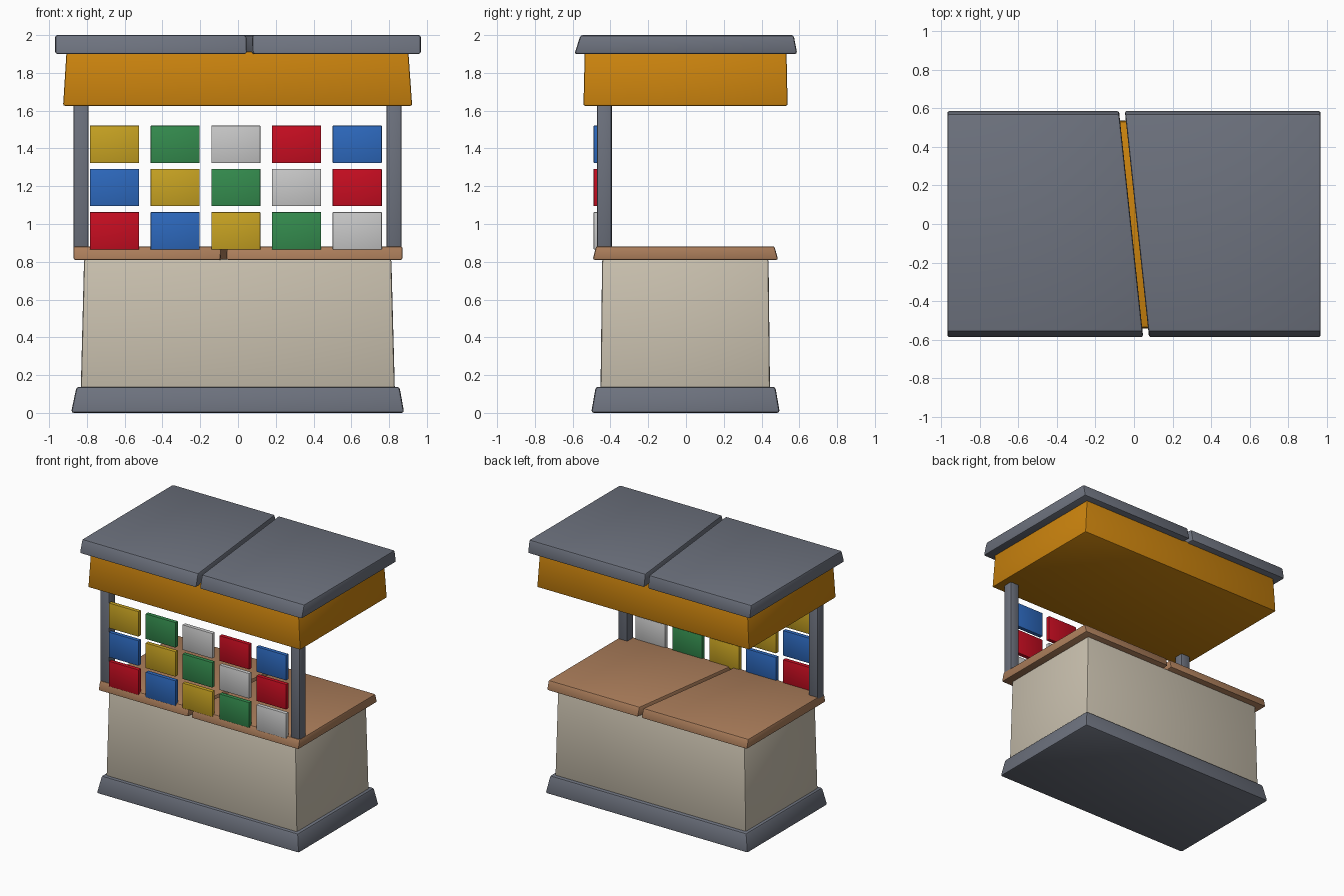
import bpy, bmesh

if "Cube" in bpy.data.objects:
    bpy.data.objects.remove(bpy.data.objects["Cube"])


def material(name, r, g, b):
    lin = [((c / 255 + 0.055) / 1.055) ** 2.4 if c > 10 else c / 255 / 12.92 for c in (r, g, b)]
    m = bpy.data.materials.new(name)
    m.diffuse_color = (*lin, 1.0)
    m.use_nodes = True
    m.node_tree.nodes["Principled BSDF"].inputs["Base Color"].default_value = m.diffuse_color
    return m


GREY = material("slate grey", 109, 114, 126)
ORANGE = material("orange", 204, 132, 14)
BEIGE = material("beige", 202, 193, 175)
BROWN = material("wood brown", 172, 126, 91)
PLATE_COLOURS = [
    material("red", 200, 13, 33),
    material("blue", 45, 105, 190),
    material("yellow", 200, 163, 34),
    material("green", 52, 140, 78),
    material("pale grey", 201, 201, 201),
]


def hull(name, bottom, top, z0, z1, mat, bevel):
    """Six-sided block between two four-point outlines, with softened edges."""
    bm = bmesh.new()
    lo = [bm.verts.new((x, y, z0)) for x, y in bottom]
    hi = [bm.verts.new((x, y, z1)) for x, y in top]
    bm.faces.new(lo[::-1])
    bm.faces.new(hi)
    for i in range(4):
        j = (i + 1) % 4
        bm.faces.new((lo[i], lo[j], hi[j], hi[i]))
    bmesh.ops.recalc_face_normals(bm, faces=bm.faces[:])
    if bevel:
        bmesh.ops.bevel(bm, geom=bm.edges[:], offset=bevel, segments=2,
                        profile=0.5, affect='EDGES', clamp_overlap=True)
    me = bpy.data.meshes.new(name)
    bm.to_mesh(me)
    bm.free()
    me.materials.append(mat)
    ob = bpy.data.objects.new(name, me)
    bpy.context.collection.objects.link(ob)
    bpy.ops.object.select_all(action='DESELECT')
    bpy.context.view_layer.objects.active = ob
    ob.select_set(True)
    bpy.ops.object.shade_smooth_by_angle(angle=0.5)
    return ob


def rect(x0, x1, y0, y1):
    return [(x0, y0), (x1, y0), (x1, y1), (x0, y1)]


def split_slab(name, half_x, y_low, y_high, z0, z1, slope, shift, gap, mat, bevel):
    """Two slab halves divided by a slanted gap; the long sides lean inwards."""
    for side, label in ((-1, "left"), (1, "right")):
        def outline(ys):
            y0, y1 = ys
            a = slope * y0 + shift + side * gap / 2
            b = slope * y1 + shift + side * gap / 2
            e = side * half_x
            return [(e, y0), (a, y0), (b, y1), (e, y1)]
        hull(f"{name}_{label}", outline(y_low), outline(y_high), z0, z1, mat, bevel)


# plinth and stall body
hull("plinth", rect(-0.884, 0.88, -0.502, 0.497), rect(-0.855, 0.855, -0.478, 0.473),
     0.0, 0.138, GREY, 0.014)
hull("stall_body", rect(-0.833, 0.831, -0.453, 0.445), rect(-0.815, 0.812, -0.444, 0.437),
     0.1, 0.815, BEIGE, 0.012)

# counter top in two halves
split_slab("counter", 0.871, (-0.494, 0.488), (-0.476, 0.468), 0.81, 0.882,
           0.145, -0.006, 0.03, BROWN, 0.01)

# posts
for x, label in ((-0.832, "left"), (0.826, "right")):
    r = rect(x - 0.04, x + 0.04, -0.471, -0.393)
    hull(f"post_{label}", r, r, 0.86, 1.66, GREY, 0.01)

# grid of coloured plates
for row in range(3):
    for col in range(5):
        x, z = -0.654 + 0.3213 * col, 0.964 + 0.229 * row
        r = rect(x - 0.13, x + 0.13, -0.489, -0.457)
        hull(f"plate_{row}_{col}", r, r, z - 0.099, z + 0.099,
             PLATE_COLOURS[(row + col) % 5], 0.003)

# flared canopy and roof in two halves
hull("canopy", rect(-0.926, 0.922, -0.543, 0.538), rect(-0.908, 0.902, -0.536, 0.532),
     1.626, 1.912, ORANGE, 0.009)
split_slab("roof", 0.968, (-0.591, 0.589), (-0.558, 0.57), 1.9, 2.0,
           -0.107, 0.0, 0.03, GREY, 0.012)
